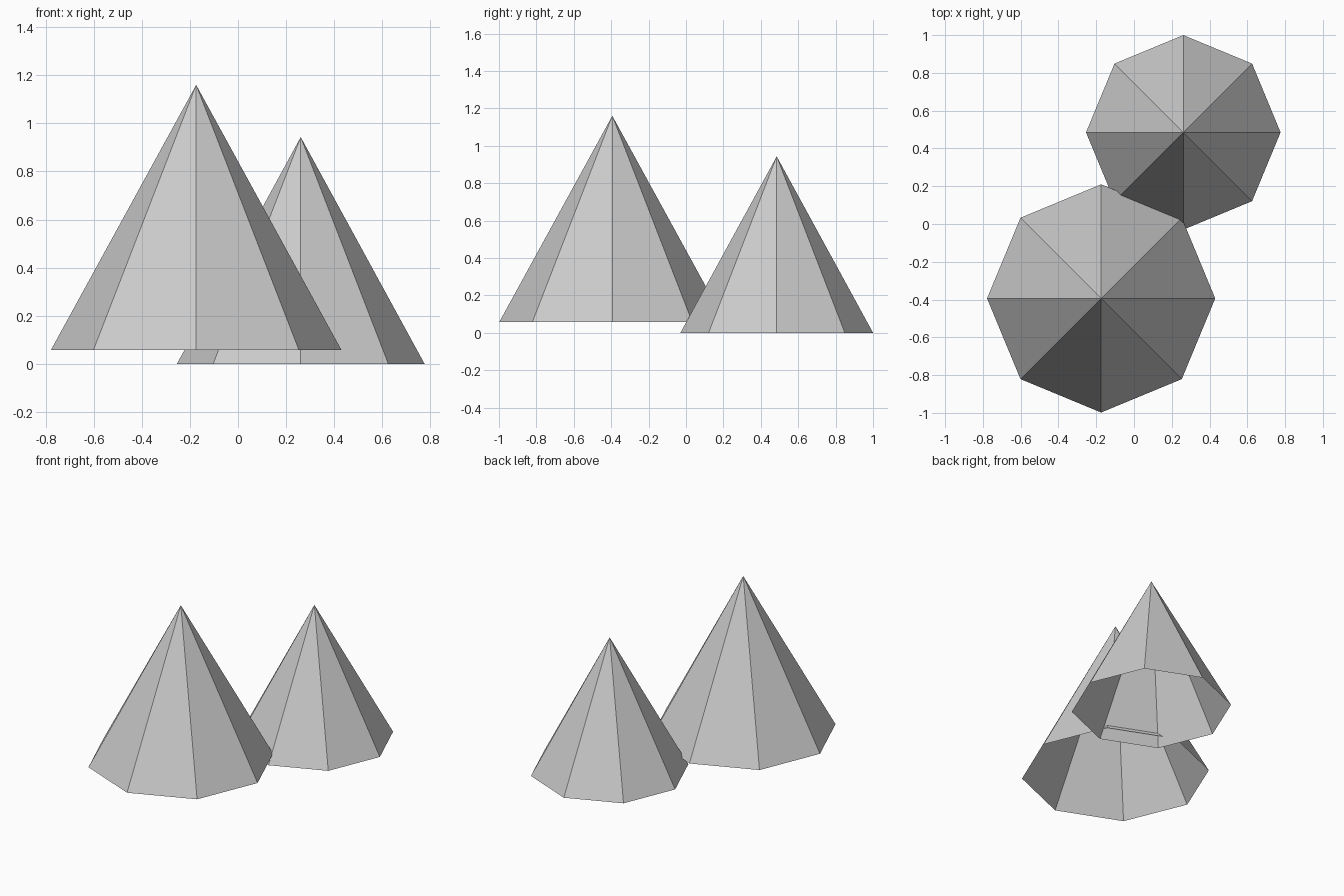
import bpy

cube = bpy.data.objects.get("Cube")
if cube:
    bpy.data.objects.remove(cube, do_unlink=True)

# Plain grey surface
GREY = (0.6, 0.6, 0.6, 1.0)
grey = bpy.data.materials.new("light_grey")
grey.use_nodes = True
grey.diffuse_color = GREY
grey.node_tree.nodes["Principled BSDF"].inputs["Base Color"].default_value = GREY


def open_cone(name, x, y, base, top, radius):
    """Eight-sided flat-shaded cone with an open underside."""
    bpy.ops.mesh.primitive_cone_add(
        vertices=8, radius1=radius, radius2=0, depth=top - base,
        end_fill_type='NOTHING', location=(x, y, (base + top) / 2))
    cone = bpy.context.object
    cone.name = name
    cone.data.materials.append(grey)
    return cone


# Large raised cone in front, smaller grounded cone behind
open_cone("large_front_cone", -0.174, -0.394, 0.058, 1.16, 0.604)
open_cone("small_back_cone", 0.261, 0.485, 0.0, 0.943, 0.515)
